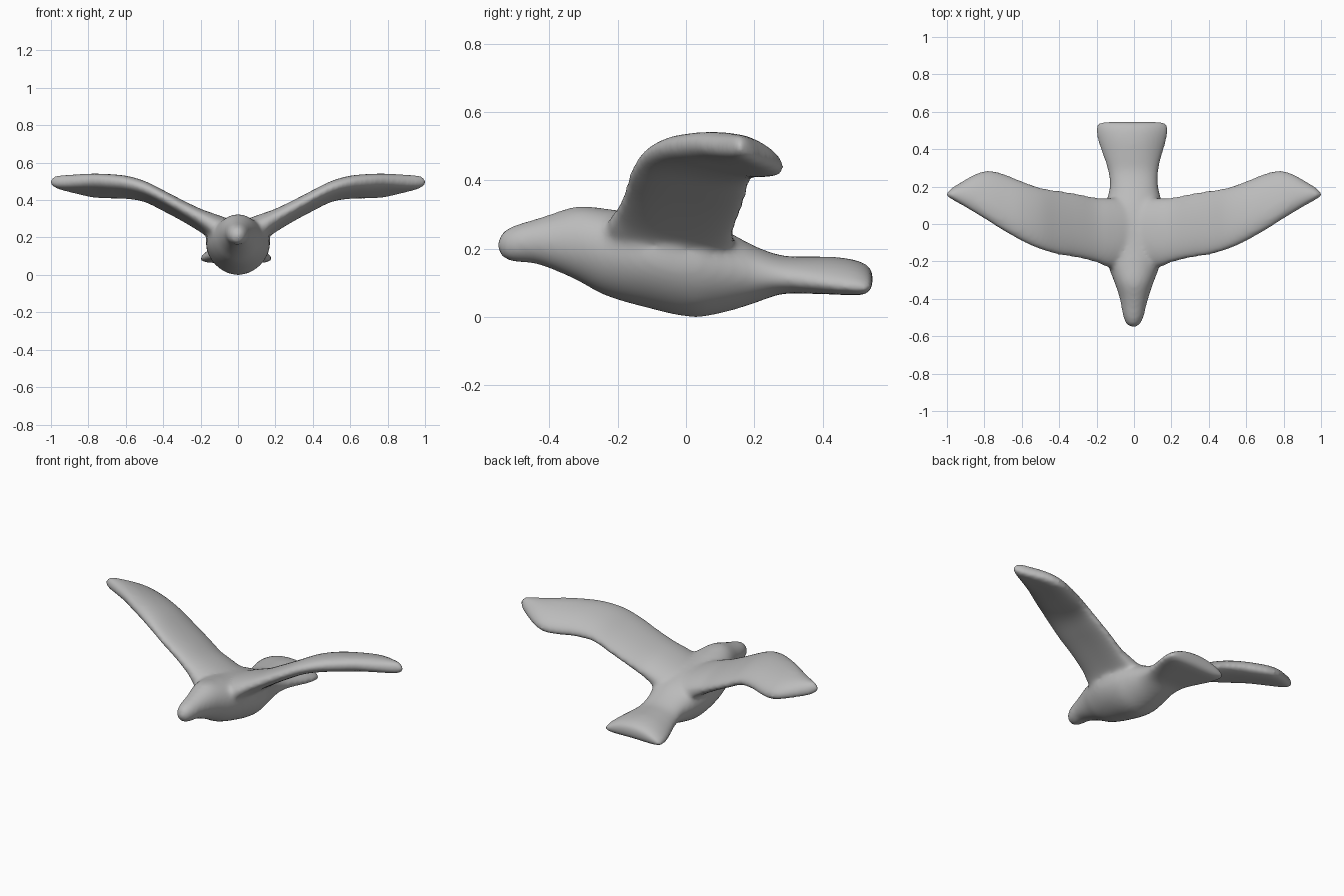
import bpy, bmesh, math

if "Cube" in bpy.data.objects:
    bpy.data.objects.remove(bpy.data.objects["Cube"])

grey = bpy.data.materials.new("plain grey")
grey.diffuse_color = (0.5, 0.5, 0.5, 1)
grey.use_nodes = True
grey.node_tree.nodes["Principled BSDF"].inputs["Base Color"].default_value = grey.diffuse_color
SIDES = 36


def spow(v, e):
    return math.copysign(abs(v) ** e, v)


def refine(rows, steps=4):
    """Smooth in-between stations along a list of section rows."""
    out = []
    for i in range(len(rows) - 1):
        p0, p1, p2 = rows[max(i - 1, 0)], rows[i], rows[i + 1]
        p3 = rows[min(i + 2, len(rows) - 1)]
        h = p2[0] - p1[0]
        for s in range(steps):
            t = s / steps
            row = [p1[0] + h * t]
            for a, b, c, d in list(zip(p0, p1, p2, p3))[1:]:
                m1 = (c - a) / (p2[0] - p0[0]) * h
                m2 = (d - b) / (p3[0] - p1[0]) * h
                row.append((2*t**3 - 3*t*t + 1) * b + (t**3 - 2*t*t + t) * m1
                           + (3*t*t - 2*t**3) * c + (t**3 - t*t) * m2)
            out.append(tuple(row))
    return out + [rows[-1]]


def loft(bm, rings):
    """Skin a list of point rings and close both ends."""
    loops = [[bm.verts.new(p) for p in r] for r in rings]
    for a, b in zip(loops, loops[1:]):
        for i in range(SIDES):
            j = (i + 1) % SIDES
            bm.faces.new((a[i], a[j], b[j], b[i]))
    bm.faces.new(loops[0])
    bm.faces.new(loops[-1])


ANGLES = [2 * math.pi * i / SIDES for i in range(SIDES)]

# Body and tail: y, half width, bottom z, top z, side droop, egg taper, x shift
body = [(-.550, .018, .19, .23, 0, 0, -.004), (-.537, .036, .172, .25, 0, 0, -.004),
        (-.50, .054, .160, .27, 0, 0, -.003), (-.45, .065, .157, .284, 0, 0, -.002),
        (-.40, .076, .142, .300, 0, 0, 0), (-.32, .102, .107, .324, 0, .02, 0),
        (-.24, .132, .064, .318, 0, .08, 0), (-.12, .165, .028, .300, 0, .15, 0),
        (.02, .168, -.001, .280, 0, .15, 0), (.12, .148, .015, .250, 0, .1, 0),
        (.20, .130, .040, .208, 0, .05, 0), (.28, .135, .067, .180, .01, 0, -.004),
        (.36, .157, .068, .177, .02, 0, -.008), (.44, .183, .066, .176, .03, 0, -.01),
        (.50, .194, .064, .166, .03, 0, -.01), (.530, .191, .070, .153, .03, 0, -.01),
        (.547, .178, .088, .135, .02, 0, -.01)]
bm = bmesh.new()
rings = []
for y, w, lo, hi, droop, egg, shift in refine(body):
    e = 1 - .25 * min(max((y - .15) / .15, 0), 1)
    ring = []
    for a in ANGLES:
        u, s = spow(math.cos(a), e), math.sin(a)
        z = (lo + hi) / 2 + (hi - lo) / 2 * s * (1 - droop * 7 * u * u)
        ring.append((shift + w * u * (1 + egg * s), y, z - droop * u * u))
    rings.append(ring)
loft(bm, rings)

# Wing: x, leading y, trailing y, mid z, thickness, pitch drop
wing = [(.00, -.21, .13, .190, .150, .03), (.08, -.235, .140, .217, .160, .03),
        (.14, -.232, .140, .247, .142, .03), (.20, -.207, .142, .281, .114, .04),
        (.30, -.183, .163, .336, .098, .045), (.40, -.167, .180, .389, .093, .05),
        (.50, -.138, .196, .438, .094, .05), (.60, -.092, .230, .461, .100, .06),
        (.70, -.036, .270, .467, .102, .07), (.78, .015, .287, .471, .098, .07),
        (.85, .058, .268, .476, .090, .05), (.92, .100, .228, .481, .080, .03),
        (.97, .128, .197, .485, .068, .015), (.995, .142, .175, .488, .045, .005),
        (1.006, .150, .166, .489, .02, 0)]
for side in (-1, 1):
    rings = []
    for x, lead, trail, z, t, drop in refine(wing):
        mid, half = (lead + trail) / 2, (trail - lead) / 2
        ring = []
        for a in ANGLES:
            c = spow(math.cos(a), .85)
            camber = .012 * (1 - c * c)
            ring.append((side * x, mid + half * c,
                         z - drop / 2 * c + camber + t / 2 * spow(math.sin(a), .85)))
        rings.append(ring)
    loft(bm, rings)

bmesh.ops.recalc_face_normals(bm, faces=bm.faces)
mesh = bpy.data.meshes.new("bird")
bm.to_mesh(mesh)
bm.free()
mesh.materials.append(grey)
bird = bpy.data.objects.new("bird", mesh)
bpy.context.collection.objects.link(bird)

# Fuse the body and wings into one soft clay-like skin
fuse = bird.modifiers.new("fuse", 'REMESH')
fuse.mode = 'VOXEL'
fuse.voxel_size = 0.011
fuse.use_smooth_shade = True
soften = bird.modifiers.new("soften", 'SMOOTH')
soften.factor = 0.5
soften.iterations = 18
